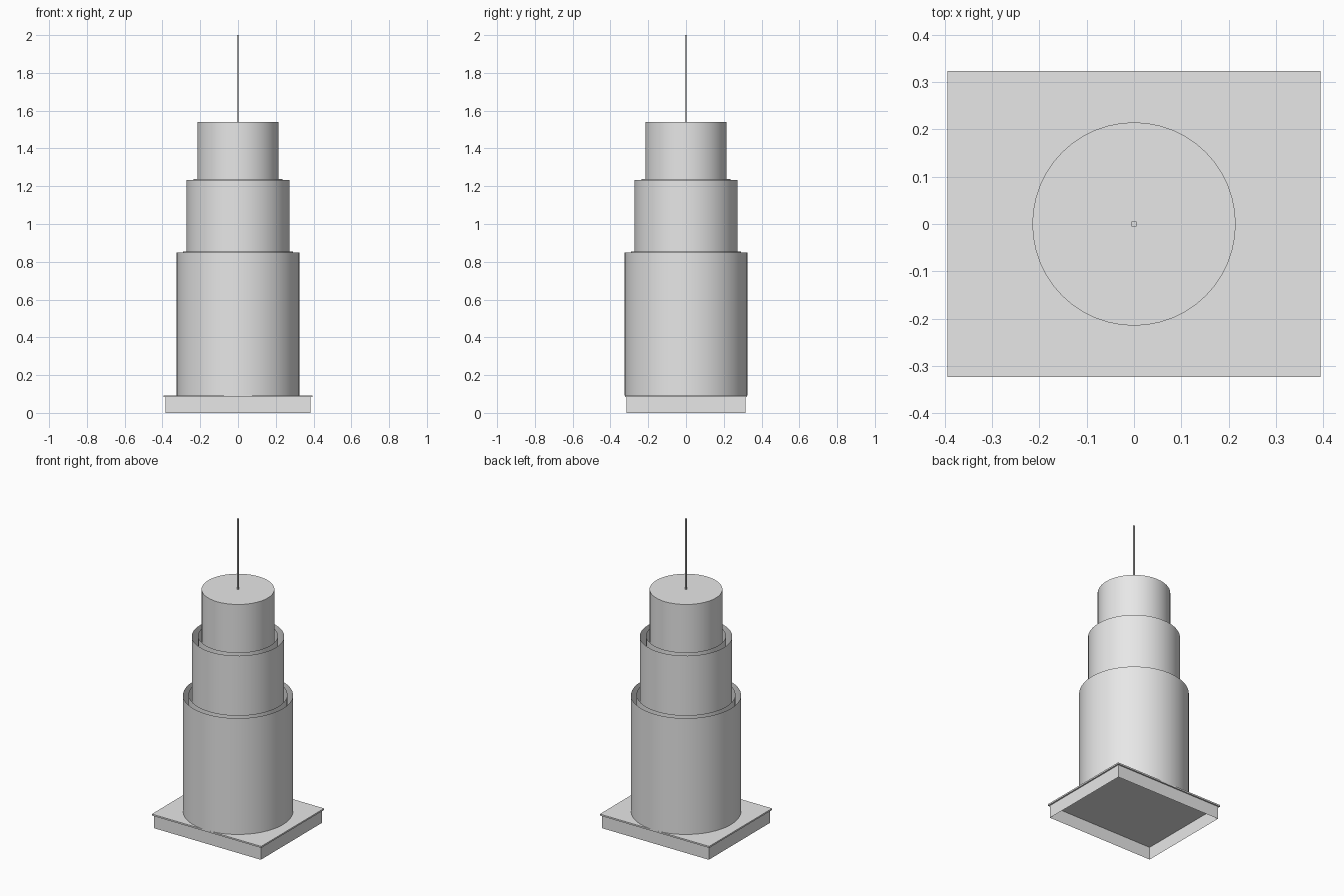
import bpy, bmesh, math

cube = bpy.data.objects.get("Cube")
if cube:
    bpy.data.objects.remove(cube, do_unlink=True)

# One flat colour for everything
grey = bpy.data.materials.new("light_grey")
grey.use_nodes = True
COLOUR = (0.8, 0.8, 0.8, 1)
grey.diffuse_color = COLOUR
grey.node_tree.nodes["Principled BSDF"].inputs["Base Color"].default_value = COLOUR

SLAB_TOP = 0.093
SLAB_BOTTOM = 0.083


def finish(name, bm):
    mesh = bpy.data.meshes.new(name)
    bm.to_mesh(mesh)
    bm.free()
    mesh.materials.append(grey)
    obj = bpy.data.objects.new(name, mesh)
    bpy.context.collection.objects.link(obj)
    return obj


def box(name, half_x, half_y, z0, z1, open_ends=False):
    bm = bmesh.new()
    bmesh.ops.create_cube(bm, size=2)
    for v in bm.verts:
        v.co.x *= half_x
        v.co.y *= half_y
        v.co.z = z1 if v.co.z > 0 else z0
    if open_ends:
        bm.normal_update()
        ends = [f for f in bm.faces if abs(f.normal.z) > 0.5]
        bmesh.ops.delete(bm, geom=ends, context='FACES_ONLY')
    return finish(name, bm)


def tube(name, radius, z1, capped=False):
    """Thin open shell rising from the slab, optionally closed on top."""
    bm = bmesh.new()
    bmesh.ops.create_cone(bm, cap_ends=True, segments=48, radius1=radius,
                          radius2=radius, depth=2)
    for v in bm.verts:
        v.co.z = z1 if v.co.z > 0 else SLAB_TOP
    bm.normal_update()
    limit = -0.5 if capped else 2
    ends = [f for f in bm.faces
            if f.normal.z < -0.5 or (f.normal.z > 0.5 and not capped)]
    bmesh.ops.delete(bm, geom=ends, context='FACES_ONLY')
    obj = finish(name, bm)
    bpy.ops.object.select_all(action='DESELECT')
    obj.select_set(True)
    bpy.context.view_layer.objects.active = obj
    bpy.ops.object.shade_smooth_by_angle(angle=math.radians(30))
    return obj


# Hollow plinth with an overhanging slab
box("plinth_walls", 0.385, 0.315, 0, SLAB_BOTTOM, open_ends=True)
box("plinth_slab", 0.394, 0.324, SLAB_BOTTOM, SLAB_TOP)

# Nested tower tiers, each lower one with an inner collar
tube("lower_tier", 0.325, 0.85)
tube("lower_collar", 0.292, 0.854)
tube("middle_tier", 0.273, 1.233)
tube("middle_collar", 0.236, 1.237)
tube("upper_tier", 0.215, 1.54, capped=True)

# Square mast
box("mast", 0.005, 0.005, 1.54, 2)
